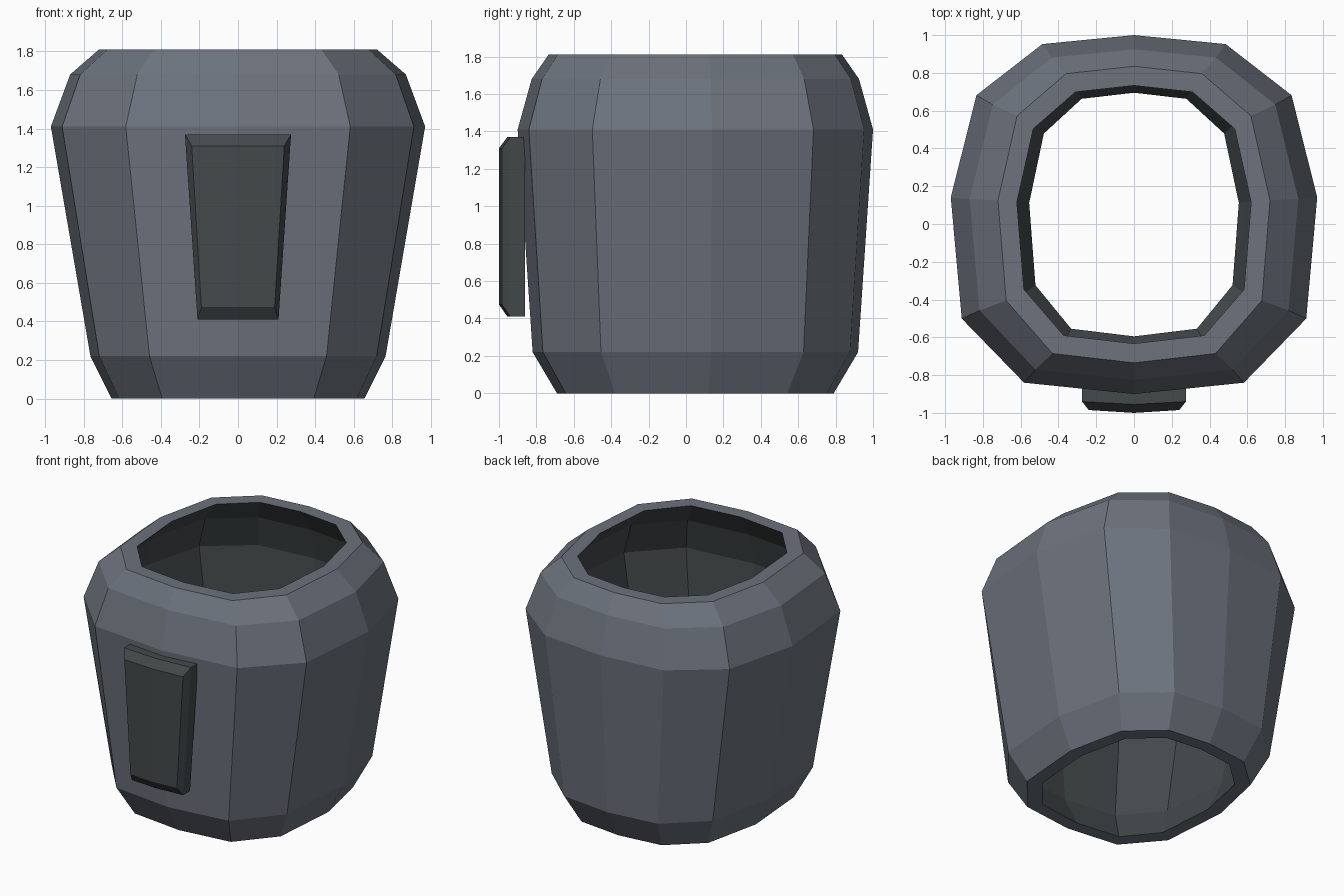
import bpy, bmesh

cube = bpy.data.objects.get("Cube")
if cube:
    bpy.data.objects.remove(cube, do_unlink=True)


def material(name, rgb):
    m = bpy.data.materials.new(name)
    m.use_nodes = True
    m.diffuse_color = (*rgb, 1)
    m.node_tree.nodes["Principled BSDF"].inputs["Base Color"].default_value = (*rgb, 1)
    return m


slate = material("slate grey", (0.15, 0.17, 0.205))
charcoal = material("dark charcoal", (0.056, 0.067, 0.07))


def finish(bm, name, mats):
    bmesh.ops.recalc_face_normals(bm, faces=bm.faces)
    mesh = bpy.data.meshes.new(name)
    bm.to_mesh(mesh)
    bm.free()
    for m in mats:
        mesh.materials.append(m)
    obj = bpy.data.objects.new(name, mesh)
    bpy.context.collection.objects.link(obj)
    return obj


def bridge(bm, a, b, index=0):
    for i in range(len(a)):
        j = (i + 1) % len(a)
        bm.faces.new((a[i], a[j], b[j], b[i])).material_index = index


# Twelve-sided shell: one half outline, mirrored, scaled for each ring
half = [(0, 1), (.5, .95), (.86, .665), (1, .095), (.94, -.58), (.6, -.937), (0, -1)]
outline = half + [(-x, y) for x, y in half[-2:0:-1]]
outer = [(0, .655, .74), (.22, .765, .87), (1.41, .97, .95),
         (1.68, .87, .875), (1.81, .72, .785)]
inner = [(1.81, .62, .683), (1.64, .78, .785), (1.4, .87, .85),
         (.24, .665, .77), (0, .555, .645)]

bm = bmesh.new()
rings = [[bm.verts.new((x * rx, .05 + y * ry, z)) for x, y in outline]
         for z, rx, ry in outer + inner]
for k, ring in enumerate(rings):
    lining = len(outer) <= k < len(rings) - 1
    bridge(bm, ring, rings[(k + 1) % len(rings)], int(lining))
finish(bm, "body_shell", [slate, charcoal])

# Tapered front plate with a slight bend down the middle and chamfered rim
bm = bmesh.new()


def plate_ring(y, bend, top, bottom):
    (zt, wt), (zb, wb) = top, bottom
    pts = [(-wt, zt), (0, zt), (wt, zt), (wb, zb), (0, zb), (-wb, zb)]
    return [bm.verts.new((x, y if x == 0 else y + bend, z)) for x, z in pts]


back = plate_ring(-.875, .015, (1.37, .275), (.41, .21))
edge = plate_ring(-.955, .015, (1.37, .275), (.41, .21))
front = plate_ring(-1.0, .015, (1.31, .24), (.475, .19))
bridge(bm, back, edge)
bridge(bm, edge, front)
for ring in (back, front):
    bm.faces.new((ring[0], ring[1], ring[4], ring[5]))
    bm.faces.new((ring[1], ring[2], ring[3], ring[4]))
finish(bm, "front_plate", [charcoal])
